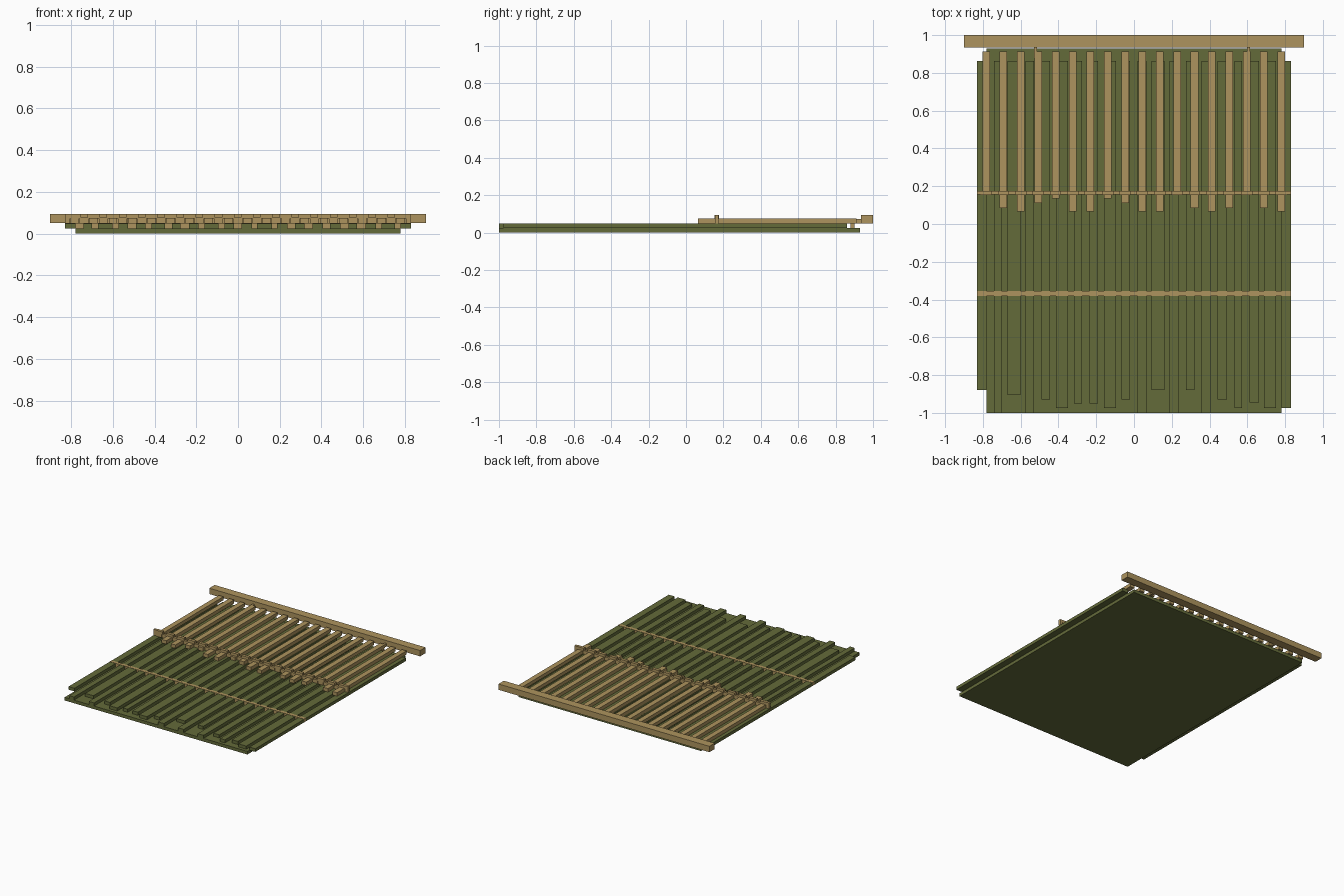
import bpy, bmesh
from mathutils import Matrix, Vector

if "Cube" in bpy.data.objects:
    bpy.data.objects.remove(bpy.data.objects["Cube"])


def material(name, rgb):
    m = bpy.data.materials.new(name)
    m.diffuse_color = (*rgb, 1)
    m.use_nodes = True
    m.node_tree.nodes["Principled BSDF"].inputs["Base Color"].default_value = m.diffuse_color
    return m


GREEN = material("olive green", (0.127, 0.147, 0.042))
TAN = material("bamboo tan", (0.42, 0.296, 0.112))


def boxes(name, mat, items):
    """One object from boxes given as (x0, x1, y0, y1, z0, z1)."""
    bm = bmesh.new()
    for x0, x1, y0, y1, z0, z1 in items:
        c = Vector((x0 + x1, y0 + y1, z0 + z1)) / 2
        s = Matrix.Diagonal((x1 - x0, y1 - y0, z1 - z0, 1))
        bmesh.ops.create_cube(bm, size=1, matrix=Matrix.Translation(c) @ s)
    me = bpy.data.meshes.new(name)
    bm.to_mesh(me)
    bm.free()
    me.materials.append(mat)
    ob = bpy.data.objects.new(name, me)
    bpy.context.collection.objects.link(ob)
    return ob


# Backing sheet
boxes("backing_sheet", GREEN, [(-0.78, 0.78, -1, 0.93, 0, 0.024)])

# Green leaf strips with ragged lower ends
widths = [.05, .04, .07, .045, .045, .065, .04, .045, .065, .045,
          .05, .07, .05, .045, .05, .05, .04, .05, .065, .05]
ends = [-.88, -1, -.905, -1, -.93, -.975, -.95, -.95, -.975, -.93,
        -1, -.88, -1, -.88, -1, -.93, -.975, -.945, -.975, -.975]
strips = []
for i, (w, e) in enumerate(zip(widths, ends)):
    x = -0.805 + i * 1.61 / 19
    strips.append((x - w / 2, x + w / 2, e, 0.862, 0.024, 0.048))
boxes("leaf_strips", GREEN, strips)

# Lower binding rod threaded through the leaf strips
boxes("lower_binding_rod", TAN, [(-0.83, 0.83, -0.38, -0.355, 0.024, 0.05)])

# Tan slats over the upper half
slat_ends = [.155, .085, .065, .11, .135, .065, .065, .135, .11,
             .065, .065, .155, .085, .065, .085, .155, .085, .065]
centres = [-0.783 + i * 1.563 / 17 for i in range(18)]
boxes("upper_slats", TAN, [(x - .02, x + .02, e, 0.912, 0.048, 0.075)
                           for x, e in zip(centres, slat_ends)])

# Upper binding cord: rises over each slat, dips between them
cord = []
for i, x in enumerate(centres):
    cord.append((x - .03, x + .03, 0.153, 0.176, 0.073, 0.095))
    if i < 17:
        cord.append((x + .024, centres[i + 1] - .024, 0.155, 0.174, 0.05, 0.077))
cord += [(-0.83, -0.805, 0.155, 0.174, 0.05, 0.095),
         (0.805, 0.83, 0.155, 0.174, 0.05, 0.095)]
boxes("upper_binding_cord", TAN, cord)

# Top beam and the two small ties holding it
boxes("top_beam", TAN, [(-0.9, 0.9, 0.935, 1, 0.05, 0.095)])
ties = []
for x in (-0.522, 0.605):
    ties += [(x - .008, x + .008, 0.88, 0.945, 0.05, 0.073),
             (x - .008, x + .008, 0.88, 0.902, 0.02, 0.052)]
boxes("beam_ties", TAN, ties)
